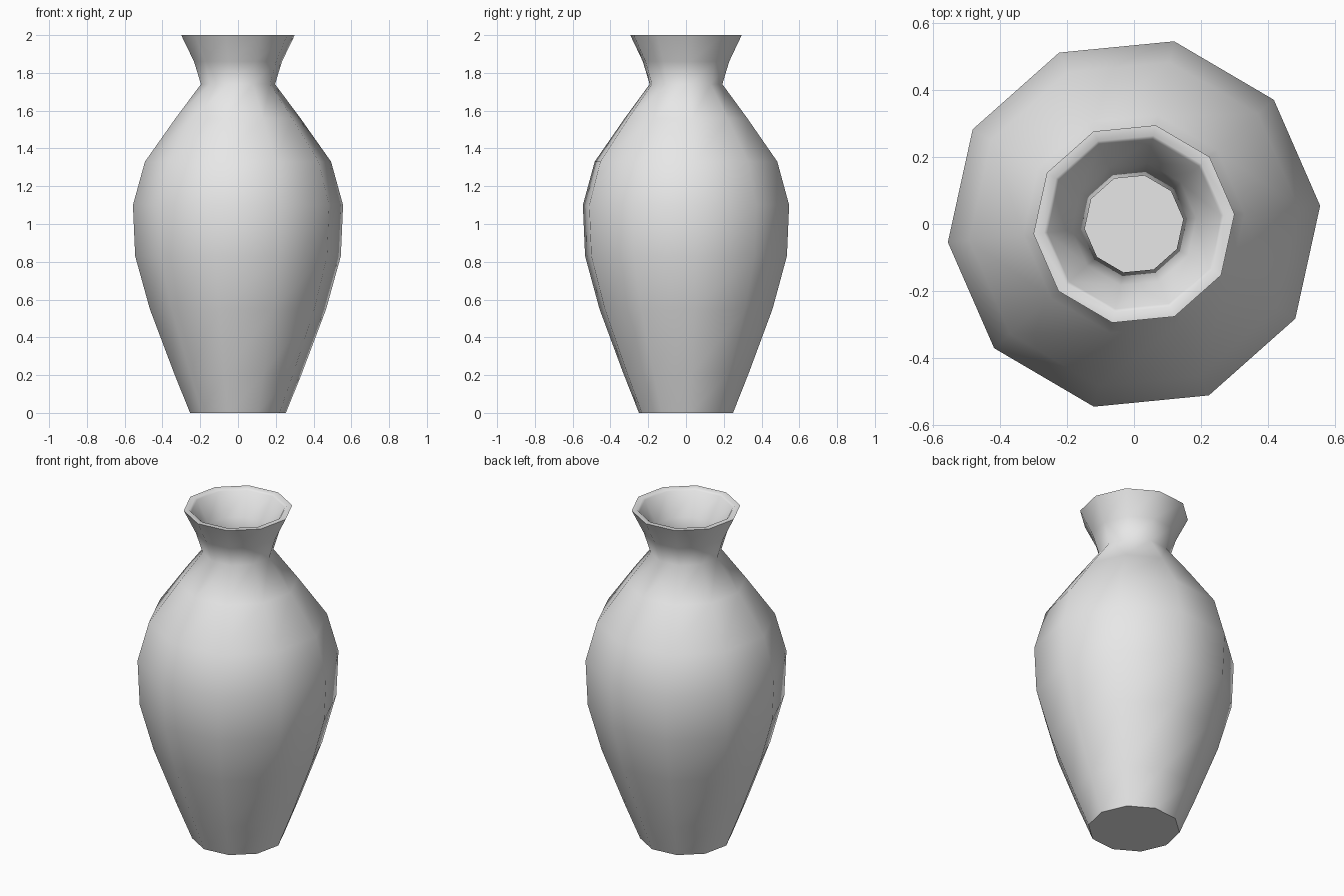
import bpy
import bmesh
import math

SIDES = 10
TURN = math.radians(5.6)

cube = bpy.data.objects.get("Cube")
if cube:
    bpy.data.objects.remove(cube, do_unlink=True)

# Plain grey clay
clay = bpy.data.materials.new("grey clay")
clay.use_nodes = True
colour = (0.8, 0.8, 0.8, 1.0)
clay.diffuse_color = colour
clay.node_tree.nodes["Principled BSDF"].inputs["Base Color"].default_value = colour

# Profiles as (radius, height): outer wall from base to lip, inner wall from lip to floor
outer = [(0.255, 0), (0.34, 0.21), (0.469, 0.55), (0.547, 0.83), (0.559, 1.1),
         (0.495, 1.33), (0.332, 1.56), (0.197, 1.74), (0.234, 1.86), (0.302, 2)]
inner = [(0.27, 2), (0.26, 1.99), (0.187, 1.86), (0.148, 1.74), (0.29, 1.54),
         (0.45, 1.31), (0.509, 1.09), (0.497, 0.84), (0.42, 0.57), (0.293, 0.23),
         (0.22, 0.05)]

# Vase body: rings lofted along the profile, capped at base and inner floor
bm = bmesh.new()
rings = []
for radius, height in outer + inner:
    angles = [TURN + math.tau * i / SIDES for i in range(SIDES)]
    rings.append([bm.verts.new((radius * math.cos(a), radius * math.sin(a), height))
                  for a in angles])
for low, high in zip(rings, rings[1:]):
    for i in range(SIDES):
        j = (i + 1) % SIDES
        bm.faces.new((low[i], low[j], high[j], high[i]))
bm.faces.new(rings[0][::-1])
bm.faces.new(rings[-1])
bmesh.ops.recalc_face_normals(bm, faces=bm.faces)

mesh = bpy.data.meshes.new("vase")
bm.to_mesh(mesh)
bm.free()
mesh.materials.append(clay)
vase = bpy.data.objects.new("vase", mesh)
bpy.context.collection.objects.link(vase)

# Soft walls with crisp lip, base and floor edges
bpy.ops.object.select_all(action='DESELECT')
vase.select_set(True)
bpy.context.view_layer.objects.active = vase
bpy.ops.object.shade_smooth_by_angle(angle=math.radians(60))
